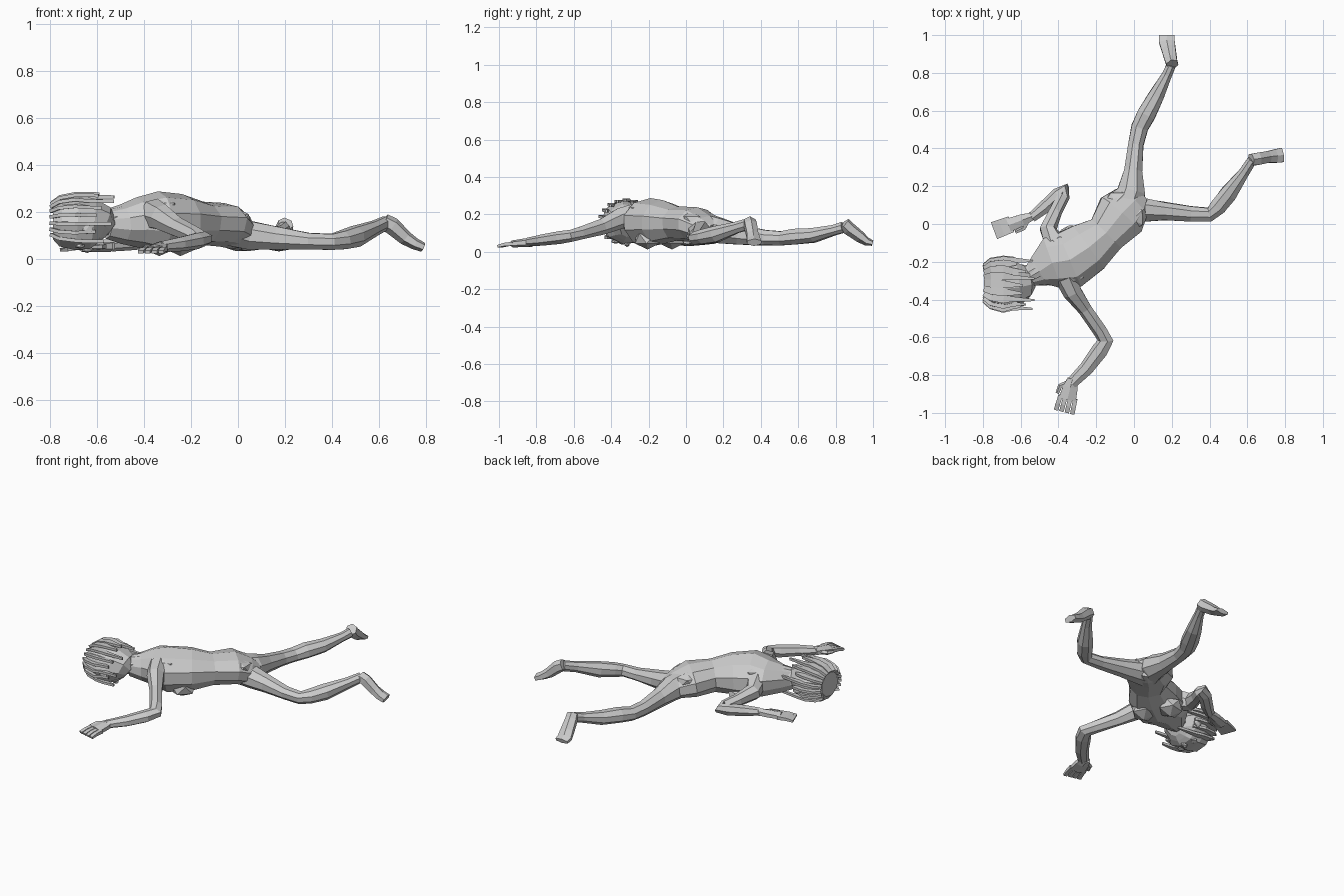
import bpy, bmesh, math, random
from mathutils import Vector
random.seed(4)


def loft(name, rings, n=8, jitter=0.0, roll=0.0):
    """Faceted skin through rings (x, y, z, half_width, half_height)."""
    bm = bmesh.new()
    pts = [Vector(r[:3]) for r in rings]
    loops = []
    for i, r in enumerate(rings):
        t = (pts[min(i + 1, len(pts) - 1)] - pts[max(i - 1, 0)]).normalized()
        side = Vector((-t.y, t.x, 0)).normalized()
        up = t.cross(side)
        if up.z < 0:
            up = -up
        loop = []
        for k in range(n):
            a = 2 * math.pi * (k + 0.5) / n + roll
            s = 1.04 + random.uniform(-jitter, jitter)
            loop.append(bm.verts.new(pts[i] + side * (math.cos(a) * r[3] * s) + up * (math.sin(a) * r[4] * s)))
        loops.append(loop)
    for a, b in zip(loops, loops[1:]):
        for k in range(n):
            bm.faces.new((a[k], a[(k + 1) % n], b[(k + 1) % n], b[k]))
    bm.faces.new(loops[0])
    bm.faces.new(loops[-1])
    bmesh.ops.recalc_face_normals(bm, faces=bm.faces)
    me = bpy.data.meshes.new(name)
    bm.to_mesh(me)
    bm.free()
    ob = bpy.data.objects.new(name, me)
    bpy.context.collection.objects.link(ob)
    return ob


def lump(name, loc, size, angle=0):
    bpy.ops.mesh.primitive_ico_sphere_add(subdivisions=1, radius=1, location=loc, rotation=(0, 0, angle))
    ob = bpy.context.object
    ob.name = name
    ob.scale = size


def hand(name, wrist, tip, width, thumb_side):
    """Flat palm, four closed fingers and a thumb."""
    w, t = Vector(wrist), Vector(tip)
    d = t - w
    side = Vector((-d.y, d.x, 0)).normalized()
    palm = [(0, .55, .024), (.25, .8, .022), (.62, .95, .018)]
    loft(name + "_palm", [(*(w + d * f), width * s, h) for f, s, h in palm], 6)
    for k in range(4):
        off = side * width * (k - 1.5) * .5
        loft(name + "_finger", [(*(w + d * .55 + off), .016, .014), (*(w + d * .8 + off * 1.05), .016, .012),
                                (*(w + d + off * 1.1 - Vector((0, 0, .006))), .016, .009)], 4)
    base = w + d * .1
    loft(name + "_thumb", [(*base, .018, .016), (*(base + d * .2 + side * thumb_side * width), .014, .012),
                           (*(base + d * .42 + side * thumb_side * width * 1.1), .010, .008)], 5)


# Torso, lying face down
loft("torso", [(-.56, -.285, .15, .05, .06), (-.50, -.25, .15, .085, .08), (-.43, -.205, .155, .142, .10),
               (-.34, -.19, .155, .155, .122), (-.24, -.125, .155, .142, .115), (-.15, -.05, .15, .108, .09),
               (-.07, .05, .145, .138, .092), (-.01, .11, .12, .11, .075), (.03, .15, .10, .06, .05)], 10, .05)
loft("neck", [(-.50, -.25, .16, .065, .065), (-.56, -.28, .155, .055, .055), (-.62, -.31, .15, .055, .055)], 8)
# Shoulder blades, chest and buttocks
for side, z in ((1, .20), (-1, .215)):
    lump("shoulder_blade", (-.355 - .04 * side, -.19 + .07 * side, z), (.085, .055, .05), .5)
    lump("buttock", (-.055 - .045 * side, .065 + .045 * side, .165), (.085, .065, .055), .8)
    lump("chest", (-.29 - .045 * side, -.14 + .065 * side, .07), (.085, .075, .058), .5)

# Arms and hands
loft("far_arm", [(-.42, -.10, .16, .06, .06), (-.455, -.025, .135, .046, .05), (-.415, .07, .11, .036, .037),
                 (-.375, .15, .09, .034, .034), (-.36, .178, .085, .036, .032), (-.40, .155, .078, .036, .034),
                 (-.47, .09, .065, .034, .03), (-.54, .035, .055, .026, .022)], 7, .05)
hand("far_hand", (-.54, .04, .055), (-.74, -.035, .045), .043, 1)
loft("near_arm", [(-.36, -.28, .19, .06, .065), (-.325, -.36, .175, .05, .055), (-.26, -.45, .135, .038, .042),
                  (-.18, -.565, .10, .037, .035), (-.15, -.615, .085, .042, .033), (-.18, -.67, .075, .043, .034),
                  (-.25, -.765, .062, .038, .03), (-.33, -.845, .052, .03, .022)], 7, .05)
hand("near_hand", (-.325, -.82, .052), (-.37, -.995, .036), .054, -1)

# Legs
loft("far_leg", [(-.05, .08, .13, .08, .08), (-.015, .17, .115, .075, .07), (-.005, .28, .092, .05, .054),
                 (.01, .42, .075, .042, .042), (.03, .51, .072, .046, .038), (.065, .58, .08, .05, .044),
                 (.12, .68, .088, .043, .04), (.175, .79, .115, .027, .028), (.197, .84, .13, .026, .03)], 8, .05)
loft("near_leg", [(-.04, .06, .13, .08, .08), (.05, .075, .10, .064, .062), (.16, .068, .088, .05, .05),
                  (.30, .053, .075, .042, .037), (.40, .05, .072, .038, .036), (.445, .09, .08, .046, .04),
                  (.50, .16, .095, .046, .045), (.58, .27, .13, .03, .032), (.625, .34, .152, .026, .03)], 8, .05)
# Feet: raised heel sloping down to the toes
loft("far_foot", [(.203, .845, .15, .033, .034), (.195, .87, .125, .036, .035), (.182, .93, .08, .042, .03),
                  (.174, .965, .055, .046, .022), (.174, .998, .046, .045, .014)], 6)
loft("near_foot", [(.62, .34, .158, .034, .034), (.655, .345, .14, .036, .036), (.71, .355, .09, .034, .03),
                   (.75, .36, .065, .04, .024), (.785, .365, .05, .042, .02)], 6)

# Head with face turned to the ground
loft("head", [(-.785, -.325, .16, .085, .075), (-.755, -.325, .16, .115, .105), (-.69, -.32, .155, .13, .115),
              (-.62, -.315, .15, .118, .105), (-.575, -.31, .14, .085, .085), (-.55, -.305, .12, .045, .05)], 9, .03)
lump("nose", (-.64, -.315, .04), (.025, .015, .015))
for side in (1, -1):
    lump("eye", (-.67, -.32 + .055 * side, .055), (.022, .028, .012))
    lump("ear", (-.64, -.315 + .12 * side, .13), (.03, .012, .025))

# Hair strands running from the crown over the back and sides of the head
for k in range(15):
    a = math.radians(-42 + 264 * k / 14)
    end = random.uniform(-.62, -.57) - (.0 if k % 3 else -.05)
    flare = random.uniform(.9, 1.06)
    strand = []
    for x, s, w in ((-.79, .68, .024), (-.755, .90, .028), (-.69, 1.01, .028),
                    (-.64, 1.0 * flare, .018), (end, .99 * flare, .007)):
        tilt = .012 - .03 * (x + .79) * 2
        strand.append((x, -.325 + tilt + .13 * s * math.cos(a), .158 + .118 * s * math.sin(a), w, .010))
    loft("hair_strand", strand, 4)
